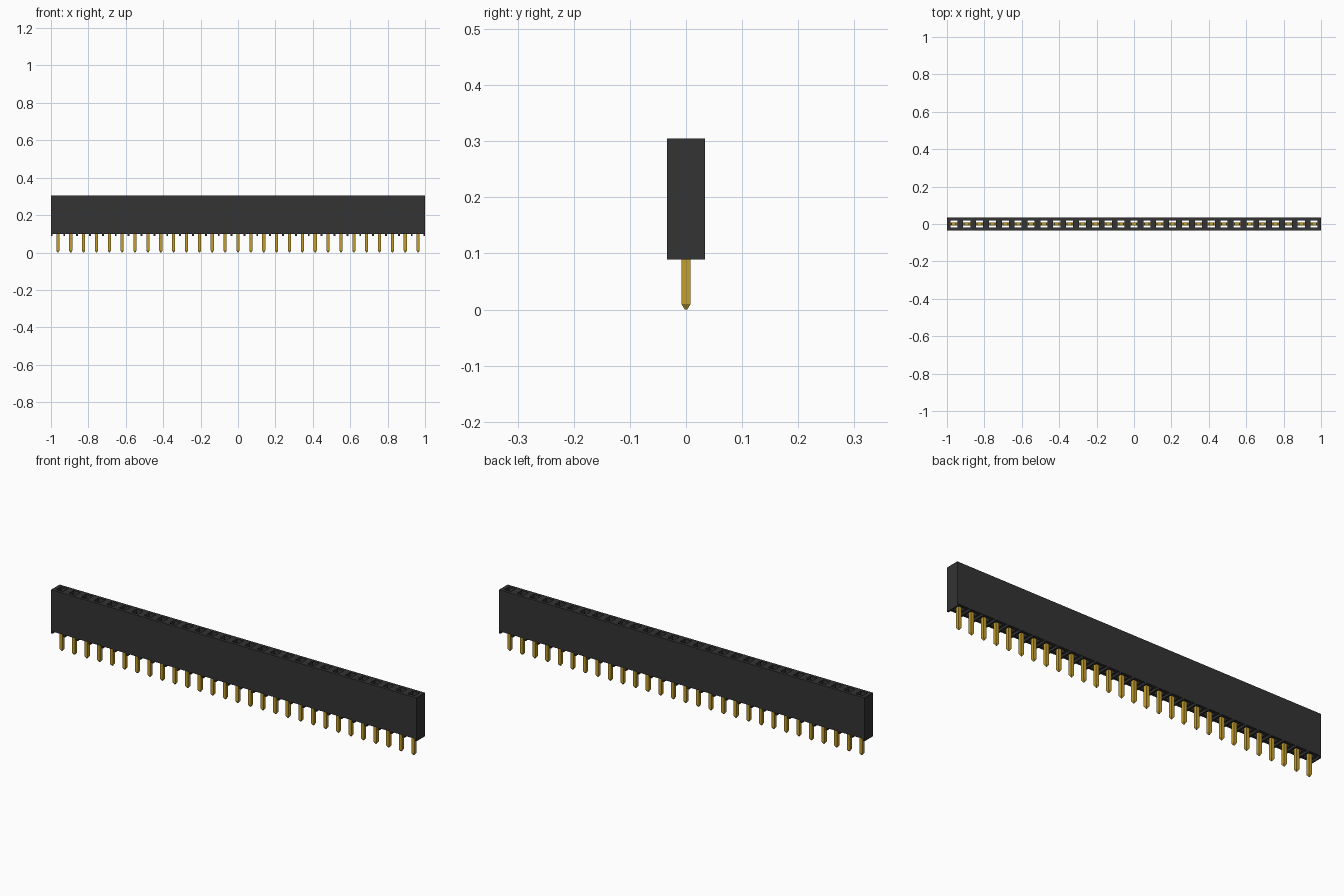
import bpy
import bmesh
from mathutils import Matrix, Vector

cube = bpy.data.objects.get("Cube")
if cube:
    bpy.data.objects.remove(cube, do_unlink=True)

COUNT, PITCH = 29, 0.0688
DEPTH, BOTTOM, TOP = 0.067, 0.089, 0.305
NOTCH_TOP = 0.1
HOLE = 0.038
PIN = 0.0165
CENTRES = [(i - (COUNT - 1) / 2) * PITCH for i in range(COUNT)]


def material(name, color):
    mat = bpy.data.materials.new(name)
    mat.use_nodes = True
    mat.diffuse_color = color
    mat.node_tree.nodes["Principled BSDF"].inputs["Base Color"].default_value = color
    return mat


black = material("black plastic", (0.033, 0.033, 0.033, 1))
gold = material("gold metal", (0.55, 0.34, 0.025, 1))


def add_box(bm, x, y, z0, z1, sx, sy):
    """Box with given centre, height range and footprint."""
    m = Matrix.Translation((x, y, (z0 + z1) / 2)) @ Matrix.Diagonal((sx, sy, z1 - z0, 1))
    return bmesh.ops.create_cube(bm, size=1, matrix=m)["verts"]


def finish(bm, name, mat):
    mesh = bpy.data.meshes.new(name)
    bm.to_mesh(mesh)
    bm.free()
    mesh.materials.append(mat)
    obj = bpy.data.objects.new(name, mesh)
    bpy.context.collection.objects.link(obj)
    return obj


# Housing block
bm = bmesh.new()
add_box(bm, 0, 0, BOTTOM, TOP, 2, DEPTH)
housing = finish(bm, "housing", black)

# Cutters: standoff notches under the housing, then the socket holes
notches, holes = bmesh.new(), bmesh.new()
for x in CENTRES:
    add_box(notches, x, 0, BOTTOM - 0.02, NOTCH_TOP, PITCH - 0.01, DEPTH * 2)
    add_box(holes, x, 0, BOTTOM - 0.02, TOP + 0.02, HOLE, HOLE)
for bm, name in ((notches, "notch_cutter"), (holes, "hole_cutter")):
    cutter = finish(bm, name, black)
    cutter.hide_render = True
    mod = housing.modifiers.new(name, "BOOLEAN")
    mod.operation, mod.solver, mod.object = "DIFFERENCE", "EXACT", cutter
    bpy.context.view_layer.objects.active = housing
    bpy.ops.object.modifier_apply(modifier=name)
    bpy.data.objects.remove(cutter, do_unlink=True)

# Pins with a pointed tip, and a forked contact inside each socket
pins, contacts = bmesh.new(), bmesh.new()
for x in CENTRES:
    add_box(pins, x, 0, 0.01, 0.13, PIN, PIN)
    tip = add_box(pins, x, 0, 0, 0.01, PIN, PIN)
    for v in tip:
        if v.co.z < 0.005:
            v.co = Vector((x + (v.co.x - x) * 0.25, v.co.y * 0.25, 0))
    add_box(contacts, x, 0, 0.13, 0.15, HOLE, PIN)
    for side in (-1, 1):
        add_box(contacts, x + side * 0.013, 0, 0.15, 0.27, 0.006, PIN)
finish(pins, "pins", gold)
finish(contacts, "contacts", gold)
